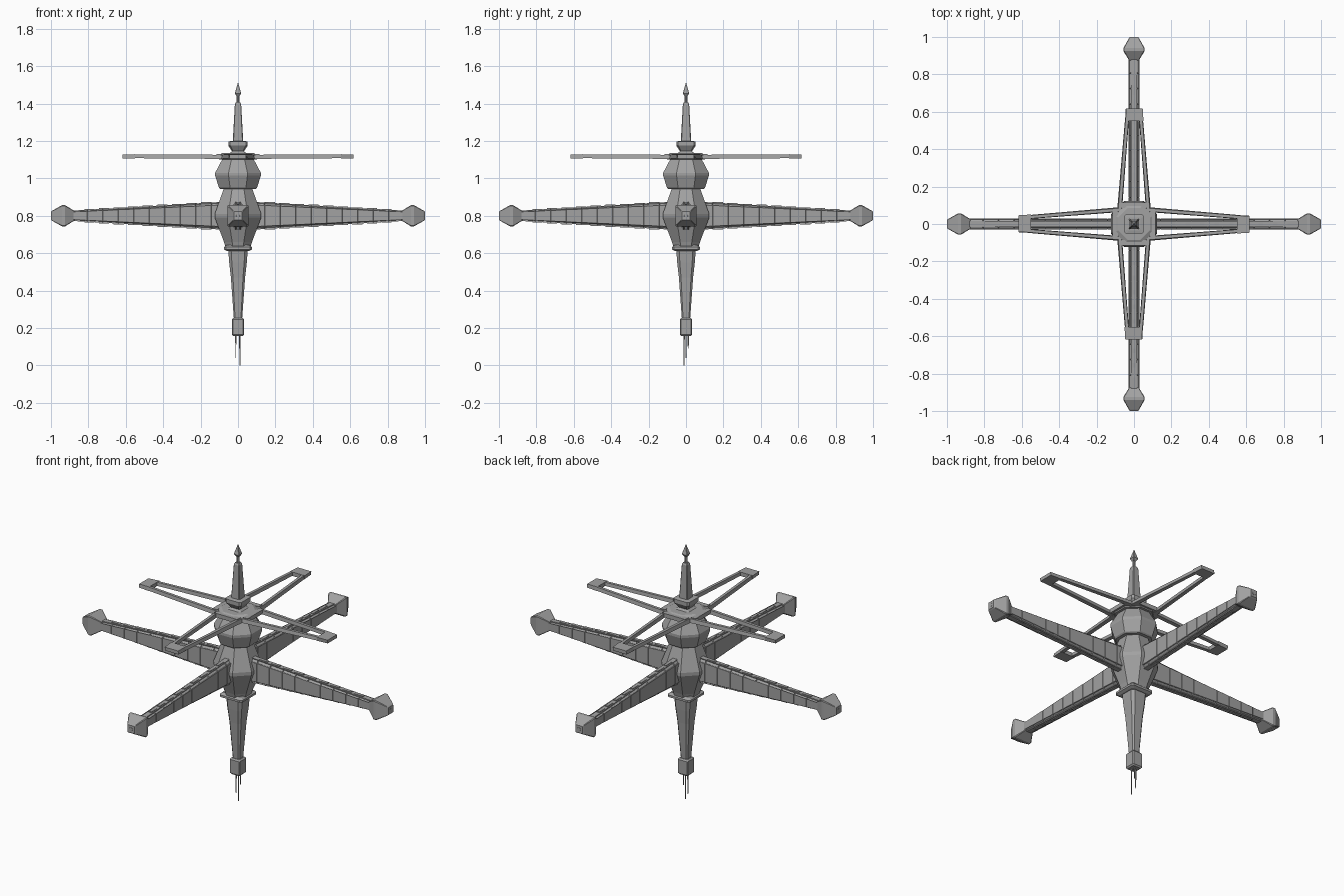
import bpy, bmesh, math
from mathutils import Matrix, Vector

cube = bpy.data.objects.get("Cube")
if cube:
    bpy.data.objects.remove(cube, do_unlink=True)

grey = bpy.data.materials.new("hull grey")
grey.use_nodes = True
grey.diffuse_color = (0.36, 0.36, 0.36, 1)
grey.node_tree.nodes["Principled BSDF"].inputs["Base Color"].default_value = (0.36, 0.36, 0.36, 1)

OCTAGON = 0.586
ARM_Z = 0.80


def finish(name, bm, turn=0):
    bmesh.ops.recalc_face_normals(bm, faces=bm.faces)
    mesh = bpy.data.meshes.new(name)
    bm.to_mesh(mesh)
    bm.free()
    mesh.materials.append(grey)
    obj = bpy.data.objects.new(name, mesh)
    obj.rotation_euler.z = turn
    bpy.context.collection.objects.link(obj)
    return obj


def loft(bm, sections):
    """Skin a list of equal-length point loops and cap both ends."""
    rings = [[bm.verts.new(p) for p in s] for s in sections]
    n = len(rings[0])
    for a, b in zip(rings, rings[1:]):
        for i in range(n):
            j = (i + 1) % n
            bm.faces.new((a[i], a[j], b[j], b[i]))
    bm.faces.new(rings[0])
    bm.faces.new(rings[-1])


def square(r, cut):
    """Square outline with half width r and cut corners."""
    c = r * (1 - cut)
    return [(r, -c), (r, c), (c, r), (-c, r), (-r, c), (-r, -c), (-c, -r), (c, -r)]


def tower(name, profile, cut):
    bm = bmesh.new()
    loft(bm, [[(x, y, z) for x, y in square(r, cut)] for r, z in profile])
    return finish(name, bm)


# Central stack
tower("core_hull", [(0.068, 0.635), (0.075, 0.66), (0.124, 0.79), (0.124, 0.81),
                    (0.078, 0.94), (0.07, 0.95)], OCTAGON)
tower("upper_module", [(0.095, 0.943), (0.102, 0.95), (0.122, 1.015), (0.122, 1.03),
                       (0.085, 1.1)], OCTAGON)
tower("frame_hub", [(0.1, 1.1), (0.105, 1.108), (0.105, 1.125), (0.085, 1.135)], OCTAGON)
tower("mast_collar", [(0.05, 1.13), (0.032, 1.145), (0.052, 1.175), (0.052, 1.197),
                      (0.035, 1.2)], 0.2)
tower("mast", [(0.028, 1.195), (0.017, 1.395), (0.012, 1.405)], 0.15)
tower("mast_rod", [(0.007, 1.4), (0.007, 1.455)], OCTAGON)
tower("mast_tip", [(0.008, 1.44), (0.017, 1.455), (0.001, 1.51)], 0.15)

# Lower stem
tower("stem_collar", [(0.06, 0.612), (0.074, 0.62), (0.074, 0.632), (0.06, 0.645)], 0.15)
tower("stem", [(0.052, 0.615), (0.047, 0.55), (0.038, 0.47), (0.022, 0.245)], 0.3)
tower("stem_end", [(0.026, 0.157), (0.033, 0.165), (0.033, 0.245), (0.026, 0.253)], 0.15)

# Needle antennas under the stem
for i, (x, y, low) in enumerate([(0.01, -0.01, 0), (-0.012, 0, 0.04), (0.008, 0.012, 0.09)]):
    bm = bmesh.new()
    bmesh.ops.create_cone(bm, cap_ends=True, segments=6, radius1=0.0025, radius2=0.0035,
                          depth=0.17 - low, matrix=Matrix.Translation((x, y, (0.17 + low) / 2)))
    finish(f"needle_{i + 1}", bm)


def arm_section(x):
    """Cross-section of an arm, tapering outward."""
    h = 0.079 - 0.058 * x
    w = 0.028
    side = [(0.015, h), (w, h * 0.8), (w, -h * 0.8), (0.015, -h)]
    loop = side + [(-y, z) for y, z in reversed(side)]
    return [(x, y, ARM_Z + z) for y, z in loop]


def build_arm(turn, label):
    bm = bmesh.new()
    segments = 10
    loft(bm, [arm_section(0.06 + 0.83 * i / segments) for i in range(segments + 1)])
    bmesh.ops.recalc_face_normals(bm, faces=bm.faces)
    bm.normal_update()
    # Raised side panels, sunken slots along the bevels
    panels = [f for f in bm.faces if abs(f.normal.y) > 0.95]
    slots = [f for f in bm.faces if 0.3 < abs(f.normal.y) <= 0.95]
    bmesh.ops.inset_individual(bm, faces=panels, thickness=0.002, depth=0.0015)
    bmesh.ops.inset_individual(bm, faces=slots, thickness=0.0035, depth=-0.006)
    # Small plates on the top and bottom ridges
    for i in range(segments - 1):
        x = 0.17 + 0.078 * i
        for s in (1, -1):
            z = ARM_Z + s * (0.079 - 0.058 * x)
            mat = Matrix.Translation((x, 0, z)) @ Matrix.Diagonal((0.055, 0.018, 0.007, 1))
            bmesh.ops.create_cube(bm, size=1, matrix=mat)
    finish(f"arm_{label}", bm, turn)

    # Faceted pod at the arm end
    bm = bmesh.new()
    pod = [(0.875, 0.026), (0.925, 0.057), (0.94, 0.057), (0.992, 0.028), (1.0, 0.022)]
    loft(bm, [[(x, y, ARM_Z + z) for y, z in square(r, 0.08)] for x, r in pod])
    finish(f"pod_{label}", bm, turn)

    # Round port on the pod
    bm = bmesh.new()
    bmesh.ops.create_cone(bm, cap_ends=True, segments=12, radius1=0.013, radius2=0.01, depth=0.006,
                          matrix=Matrix.Translation((0.998, 0, ARM_Z)) @ Matrix.Rotation(math.pi / 2, 4, "Y"))
    finish(f"port_{label}", bm, turn)


def beam_section(x, inner, outer, low, high):
    return [(x, inner, low), (x, outer, low), (x, outer * 0.94, high), (x, inner * 1.06, high)]


def build_frame(turn, label):
    bm = bmesh.new()
    # Two rails converging on the end plate
    for s in (1, -1):
        loft(bm, [beam_section(0.075, s * 0.064, s * 0.09, 1.104, 1.126),
                  beam_section(0.56, s * 0.027, s * 0.048, 1.108, 1.128)])
    loft(bm, [beam_section(0.55, -0.048, 0.048, 1.106, 1.129),
              beam_section(0.618, -0.044, 0.044, 1.107, 1.127)])
    # Bracket tying the rails to the hub
    mat = Matrix.Translation((0.1, 0, 1.118)) @ Matrix.Diagonal((0.03, 0.15, 0.024, 1))
    bmesh.ops.create_cube(bm, size=1, matrix=mat)
    finish(f"frame_{label}", bm, turn)


# Four-fold arms and frames
for k, label in enumerate(("left", "back", "right", "front")):
    build_arm(k * math.pi / 2, label)
    build_frame(k * math.pi / 2, label)
